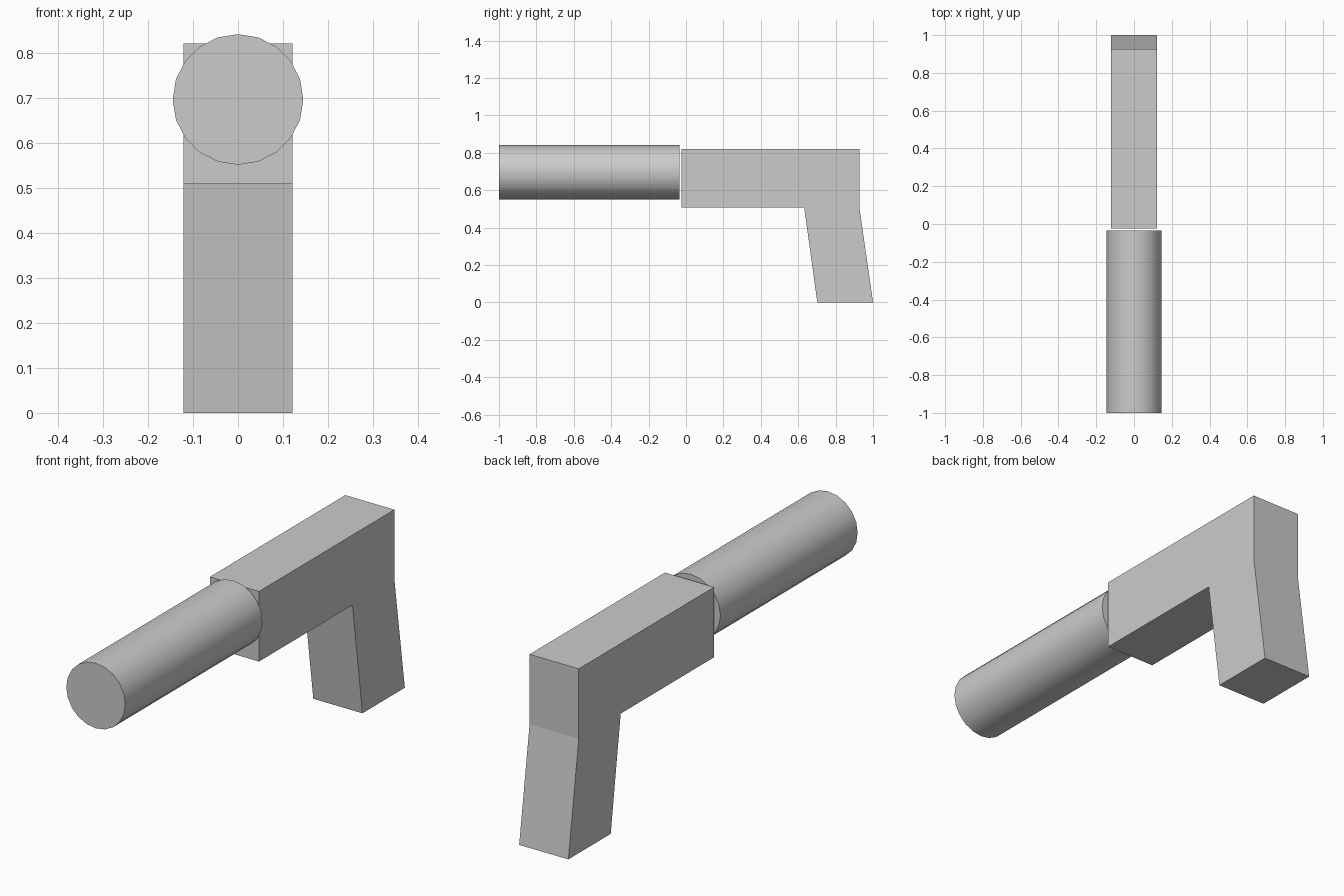
import bpy, bmesh, math

if "Cube" in bpy.data.objects:
    bpy.data.objects.remove(bpy.data.objects["Cube"])

# Body and grip: one side profile (y, z) extruded across x
half_width = 0.121
profile = [(-0.025, 0.82), (-0.025, 0.508), (0.632, 0.508), (0.702, 0),
           (1.0, 0), (0.927, 0.508), (0.927, 0.82)]
bm = bmesh.new()
side = bm.faces.new([bm.verts.new((-half_width, y, z)) for y, z in profile])
ext = bmesh.ops.extrude_face_region(bm, geom=[side])
moved = [g for g in ext["geom"] if isinstance(g, bmesh.types.BMVert)]
bmesh.ops.translate(bm, verts=moved, vec=(2 * half_width, 0, 0))
bmesh.ops.recalc_face_normals(bm, faces=bm.faces)
mesh = bpy.data.meshes.new("body_and_grip")
bm.to_mesh(mesh)
bm.free()
body = bpy.data.objects.new("body_and_grip", mesh)
bpy.context.collection.objects.link(body)

# Barrel: 20-sided capped cylinder along y, just clear of the body
y_front, y_back = -1.0, -0.035
bpy.ops.mesh.primitive_cylinder_add(
    vertices=20, radius=0.145, depth=y_back - y_front,
    location=(0, (y_front + y_back) / 2, 0.696),
    rotation=(math.pi / 2, 0, 0))
barrel = bpy.context.object
barrel.name = "barrel"
bpy.ops.object.shade_smooth_by_angle(angle=math.radians(30))
